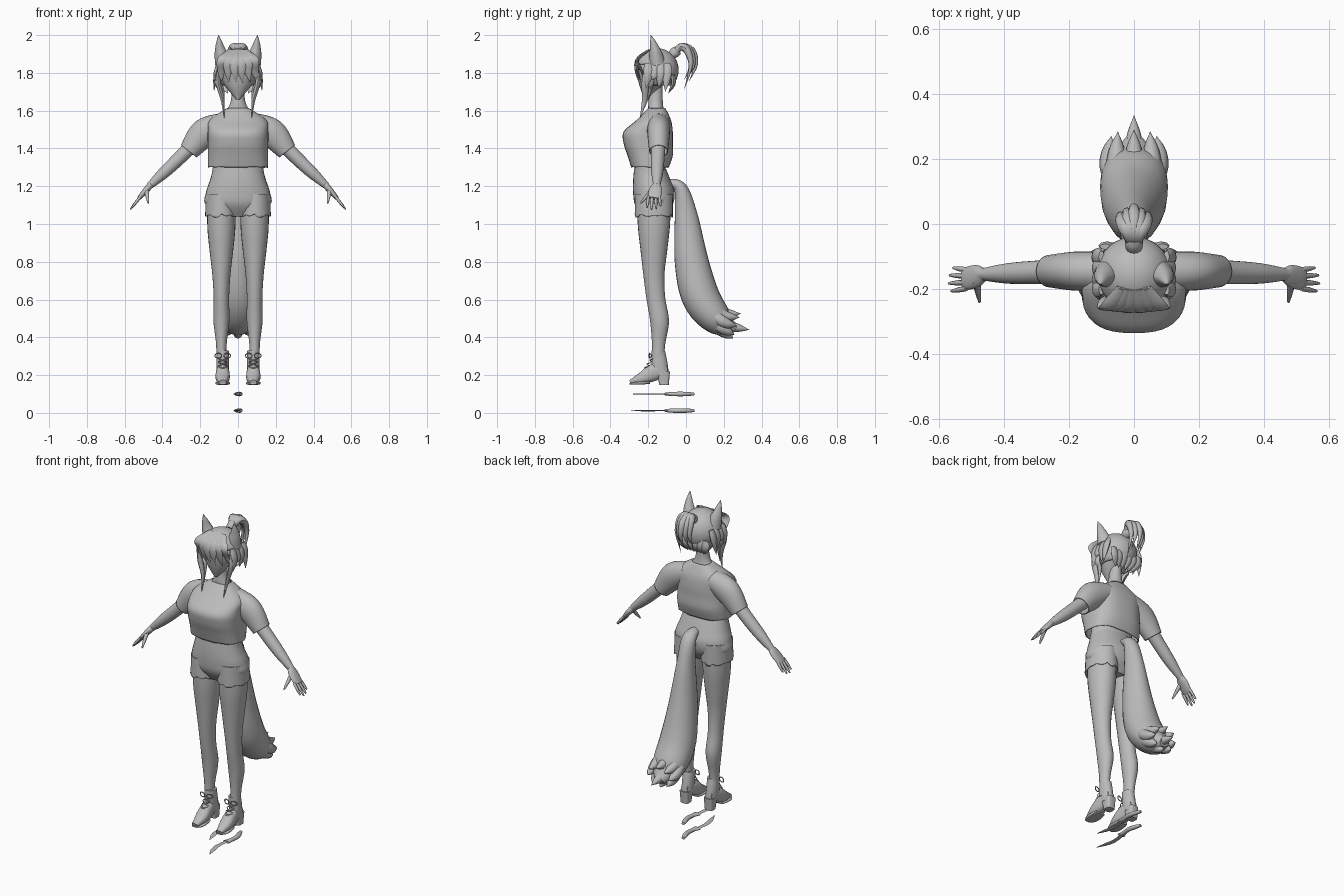
import bpy, bmesh, math, random
from mathutils import Vector

random.seed(4)
if "Cube" in bpy.data.objects:
    bpy.data.objects.remove(bpy.data.objects["Cube"])

COLOUR = (.5, .5, .5, 1)
grey = bpy.data.materials.new("plain grey")
grey.use_nodes = True
grey.diffuse_color = COLOUR
grey.node_tree.nodes["Principled BSDF"].inputs["Base Color"].default_value = COLOUR
X, Y, Z = Vector((1, 0, 0)), Vector((0, 1, 0)), Vector((0, 0, 1))


def finish(name, bm, mirror=False, thickness=0):
    bmesh.ops.recalc_face_normals(bm, faces=bm.faces)
    mesh = bpy.data.meshes.new(name)
    bm.to_mesh(mesh)
    bm.free()
    mesh.materials.append(grey)
    part = bpy.data.objects.new(name, mesh)
    bpy.context.collection.objects.link(part)
    if thickness:
        part.modifiers.new("cloth", "SOLIDIFY").thickness = thickness
    if mirror:
        part.modifiers.new("mirror", "MIRROR")
    bpy.ops.object.select_all(action="DESELECT")
    part.select_set(True)
    bpy.context.view_layer.objects.active = part
    bpy.ops.object.shade_smooth_by_angle(angle=math.radians(45))


def curve(keys, t):
    """Smooth Catmull-Rom value through evenly spaced keys."""
    last = len(keys) - 1
    i = min(int(t * last), last - 1)
    f = t * last - i
    a, b, c, d = (keys[max(0, min(j, last))] for j in range(i - 1, i + 3))
    return b + (c - a + (2 * a - 5 * b + 4 * c - d + (3 * (b - c) + d - a) * f) * f) * (f / 2)


def skin(bm, path, widths, depths=None, flat=1, side=None, sides=24, rings=24,
         power=2, closed=True, ragged=0):
    """Skin rounded rings along a path; without a side axis the rings stay horizontal."""
    path = [Vector(point) for point in path]
    depths = depths or [width * flat for width in widths]
    centres = [curve(path, i / rings) for i in range(rings + 1)]
    loops = []
    for i, centre in enumerate(centres):
        across, deep = X, Y
        if side:
            along = centres[min(i + 1, rings)] - centres[max(i - 1, 0)]
            deep = along.cross(side).normalized()
            across = deep.cross(along).normalized()
        width, depth = (max(curve(sizes, i / rings), .0005) for sizes in (widths, depths))
        loop = []
        for k in range(sides):
            angle = math.tau * k / sides
            c, s = (math.copysign(abs(w) ** (2 / power), w) for w in (math.cos(angle), math.sin(angle)))
            loop.append(bm.verts.new(centre + across * width * c + deep * depth * s))
        loops.append(loop)
    for low, high in zip(loops, loops[1:]):
        for k in range(sides):
            bm.faces.new((low[k - 1], low[k], high[k], high[k - 1]))
    if closed:
        bm.faces.new(loops[0])
        bm.faces.new(loops[-1])
    if ragged:
        for vert in loops[0]:
            vert.co.z += random.uniform(-ragged, ragged)


def tube(name, path, widths, depths=None, mirror=False, thickness=0, **options):
    bm = bmesh.new()
    skin(bm, path, widths, depths, **options)
    finish(name, bm, mirror, thickness)


def column(name, bottom, top, middles, widths, depths, x=0, **options):
    """Upright part whose rings are evenly spaced in height."""
    gap = (top - bottom) / (len(middles) - 1)
    path = [(x, y, bottom + gap * i) for i, y in enumerate(middles)]
    tube(name, path, widths, depths, **options)


def at(x, *pairs):
    return [(x, y, z) for y, z in pairs]


def strands(name, paths, width, flat, mirror=False):
    """Pointed locks of hair or fur."""
    bm = bmesh.new()
    for path in paths:
        skin(bm, path, [width * share for share in (.7, 1, .7, 0)], flat=flat, side=X, sides=8, rings=14)
    finish(name, bm, mirror)


# Head, neck and torso
column("head", 1.66, 1.92, (-.21, -.18, -.155, -.155), (.01, .08, .11, .03), (.01, .07, .1, .03))
column("neck", 1.56, 1.74, (-.15, -.16, -.16, -.16), (.1, .05, .034, .034), (.045, .04, .036, .036))
column("waist", 1.2, 1.45, (-.19, -.19, -.17), (.15, .13, .12), (.09, .08, .07))

# Cropped shirt with loose sleeves
column("shirt_body", 1.3, 1.615, (-.19, -.19, -.2, -.2, -.17, -.155), (.16, .16, .16, .16, .15, .055),
       (.1, .12, .13, .13, .09, .045), sides=40, power=2.6, closed=False, ragged=.003, thickness=.005)
tube("sleeves", [(.08, -.145, 1.53), (.18, -.145, 1.48), (.26, -.145, 1.385)], (.06, .06, .05),
     (.06, .076, .053), side=Y, closed=False, mirror=True, thickness=.005)

# Arms and hands
tube("arms", [(.19, -.145, 1.47), (.33, -.15, 1.33), (.47, -.155, 1.2)],
     (.042, .037, .032, .018), side=Y, mirror=True)
wrist, knuckles, thumb_root = Vector((.46, -.155, 1.21)), Vector((.525, -.17, 1.135)), Vector((.485, -.175, 1.185))
tube("palms", [wrist, knuckles], (.018, .033, .036, .03), (.018, .017, .014, .01), side=Y, mirror=True)
hand = bmesh.new()
for place, reach in zip((-1.5, -.5, .5, 1.5), (.85, 1, .95, .75)):
    root = knuckles + Vector((-.01, place * .019, .012))
    tip = root + Vector((.055, place * .006, -.07)) * reach
    skin(hand, [root, tip], (.008, .008, .004), side=Y, sides=8, rings=8)
skin(hand, [thumb_root, thumb_root + Vector((-.01, -.065, -.075))], (.014, .01, .004), side=X, sides=8, rings=8)
finish("fingers", hand, mirror=True)

# Shorts with frayed hems
column("shorts_hips", 1.04, 1.29, (-.17, -.17, -.17, -.18, -.19), (.06, .17, .17, .15, .13),
       (.06, .1, .11, .1, .085), sides=32, power=2.2)
column("shorts_cuffs", 1.045, 1.16, (-.17, -.17), (.084, .08), (.1, .1), x=.09,
       sides=32, closed=False, ragged=.012, mirror=True, thickness=.004)

# Legs
column("legs", .24, 1.1, (-.15, -.145, -.14, -.16, -.17, -.17, -.17, -.17),
       (.026, .028, .042, .041, .048, .062, .074, .075), (.03, .035, .05, .05, .056, .07, .084, .09),
       x=.088, rings=35, mirror=True)

# Heeled ankle boots
foot = .081
column("boot_uppers", .2, .33, (-.13, -.14, -.147), (.031, .033, .032), (.04, .042, .036), x=foot, mirror=True)
tube("boot_feet", at(foot, (-.1, .235), (-.17, .215), (-.23, .185), (-.297, .163)),
     (.022, .034, .037, .018), (.026, .045, .032, .011), side=X, power=2.4, mirror=True)
column("boot_heels", .148, .22, (-.116, -.12), (.025, .03), (.025, .035), x=foot, power=4, rings=4, mirror=True)
tube("boot_soles", at(foot, (-.19, .16), (-.3, .155)), (.03, .037, .037, .018), flat=.2,
     side=X, power=4, mirror=True)

# Boot laces: bow loops and crossing cords
cord = (.003, .003)
laces = bmesh.new()
for turn in (-1, 1):
    angles = [math.tau * k / 8 for k in range(9)]
    bow = [(foot + turn * (.024 + .018 * math.cos(a)), -.183 - .012 * math.sin(a / 2), .303 + .013 * math.sin(a))
           for a in angles]
    skin(laces, bow, cord, side=Y, sides=6, rings=16)
    for row in range(3):
        y, z = -.188 - row * .014, .285 - row * .02
        cross = [(foot - turn * .022, y + .014, z), (foot, y - .004, z - .006), (foot + turn * .022, y + .006, z - .015)]
        skin(laces, cross, cord, side=Z, sides=6, rings=8)
finish("boot_laces", laces, mirror=True)

# Hair cap with an opening for the face
cap = bmesh.new()
bmesh.ops.create_uvsphere(cap, u_segments=36, v_segments=24, radius=.116)
bmesh.ops.translate(cap, verts=cap.verts, vec=(0, -.155, 1.815))
hidden = []
for face in cap.faces:
    spot = face.calc_center_median()
    if spot.z < 1.735 or (spot.y < -.2 and spot.z < 1.84):
        hidden.append(face)
bmesh.ops.delete(cap, geom=hidden, context="FACES")
finish("hair_cap", cap, thickness=.004)

# Fringe, side locks and nape hair
columns = [k * .035 for k in (-2.5, -1.5, -.5, .5, 1.5, 2.5)]
strands("fringe", [[(x * .4, -.2, 1.918), (x * .9, -.258, 1.87), (x, x * x * 4 - .266, 1.81),
                    (x * 1.1 + .008, x * x * 4 - .25, 1.745 + abs(x) * .1)] for x in columns], .03, .3)
strands("long_side_locks", [[(.1, y, 1.83), (.105, y - .01, 1.75), (.082, y - .015, low + .1), (.072, y - .04, low)]
                            for y, low in ((-.205, 1.555), (-.18, 1.61))], .013, 1.5, mirror=True)
strands("short_side_locks", [[(.1, y, 1.85), (.118, y, 1.79), (random.uniform(.11, .135), y - .01, low)]
                             for y, low in ((-.2, 1.72), (-.17, 1.765), (-.135, 1.72), (-.1, 1.7))],
        .013, 2, mirror=True)
strands("nape_hair", [[(x, -.07, 1.79), (x * .9, -.068, 1.74), (x * .6, -.095, 1.69)] for x in columns], .026, .5)

# Animal ears
tube("ears", [(.078, -.152, 1.85), (.095, -.165, 1.925), (.103, -.186, 2)], (.045, .035, .019, .001),
     side=X, power=1.7, mirror=True)

# Ponytail and its band
tail_hair = []
for x in (-.042, -.022, 0, .022, .042):
    back = .015 - abs(x) * .6
    low = random.uniform(1.71, 1.77)
    tail_hair.append([(x * .2, -.06, 1.905), (x * .5, -.025, 1.938), (x * .9, back + .018, 1.915),
                      (x, back + .036, 1.84), (x, back, low)])
strands("ponytail", tail_hair, .021, 1)
tube("ponytail_band", at(0, (-.075, 1.895), (-.042, 1.922)), (.024, .028, .024), side=X)

# Bushy tail ending in a ring of tufts
tube("tail", at(0, (-.1, 1.22), (-.03, 1.19), (0, 1.05), (.03, .8), (.08, .61), (.17, .49), (.26, .44)),
     (.025, .042, .05, .08, .102, .095, .03), (.02, .035, .06, .09, .1, .08, .025), side=X, rings=40)
tufts = [at(0, (.15, .5), (.23, .46), (.335, .44))]
for k in range(8):
    c, s = math.cos(math.tau * k / 8), math.sin(math.tau * k / 8)
    tufts.append([(c * .06, .12, .54 + s * .05), (c * .075, .2, .48 + s * .05),
                  (c * .07, .27 + s * .02, .46 + s * .065)])
strands("tail_tufts", tufts, .034, 1)

# Pair of knives lying flat under the feet
for name, z in (("lower_knife", .012), ("upper_knife", .1)):
    tube(name + "_blade", [(.018, -.3, z), (-.01, -.19, z), (0, -.09, z)], (.001, .014, .013, .012),
         flat=.25, side=X, sides=8)
    tube(name + "_handle", [(0, -.11, z), (.01, -.03, z), (-.012, .043, z)], (.024, .013, .014, .014, .01),
         (.007, .011, .012, .011, .007), side=X, sides=12)
